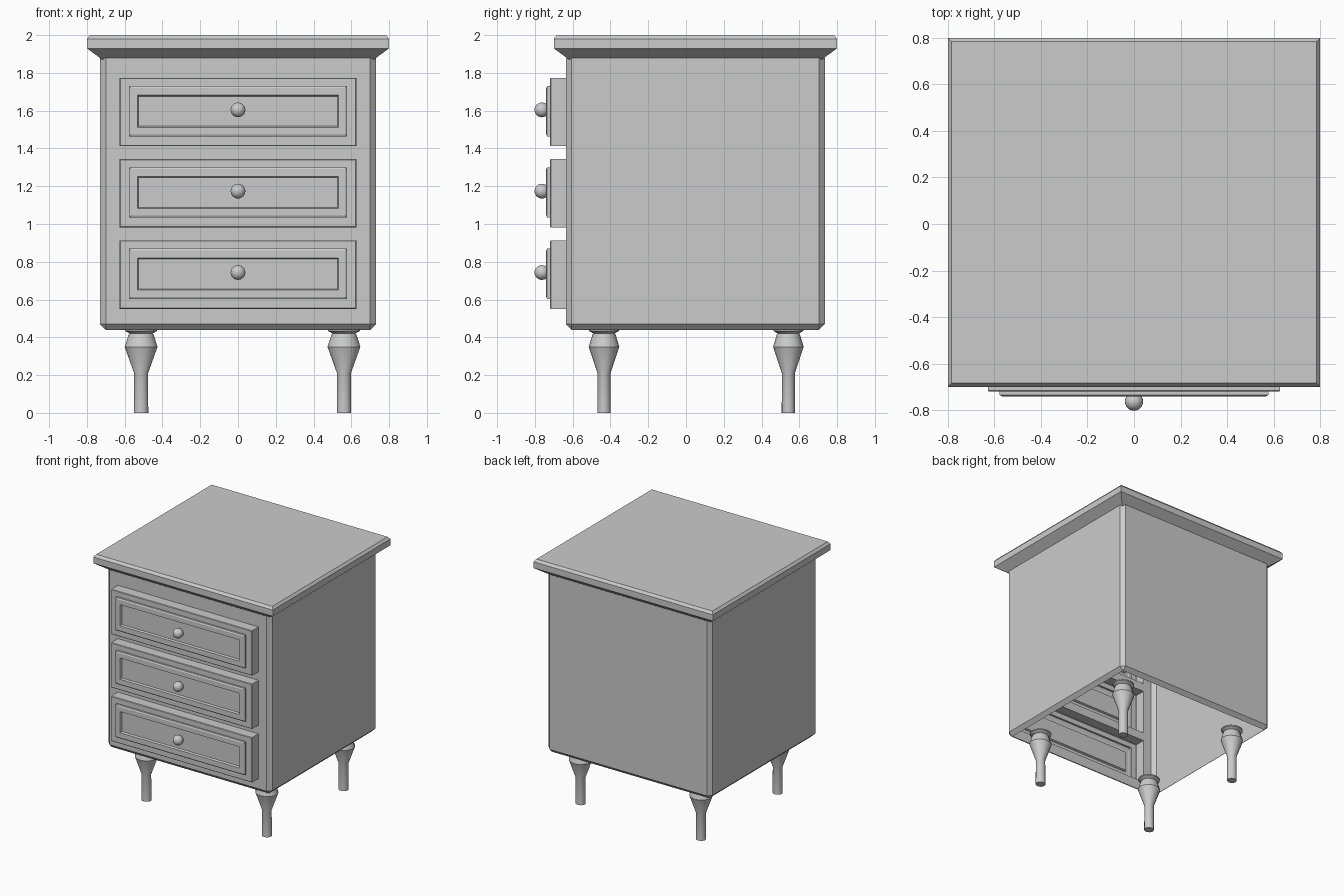
import bpy, bmesh, math

if "Cube" in bpy.data.objects:
    bpy.data.objects.remove(bpy.data.objects["Cube"])

FRONT, BACK = -0.635, 0.735      # cabinet depth range
HALF_W, Z0, Z1 = 0.73, 0.44, 1.88
CH = 0.03                        # cabinet edge chamfer
DRAWER_W, DRAWER_H = 0.627, 0.181
DRAWER_Z = (0.732, 1.163, 1.593)


def finish(bm, name, smooth=False):
    mesh = bpy.data.meshes.new(name)
    bm.to_mesh(mesh)
    bm.free()
    obj = bpy.data.objects.new(name, mesh)
    bpy.context.collection.objects.link(obj)
    if smooth:
        bpy.ops.object.select_all(action='DESELECT')
        obj.select_set(True)
        bpy.context.view_layer.objects.active = obj
        bpy.ops.object.shade_smooth_by_angle(angle=math.radians(30))
    return obj


def loft(name, rings, cap_start=True, cap_end=True, smooth=False):
    """Join a series of closed rings of points into a skin."""
    bm = bmesh.new()
    loops = [[bm.verts.new(p) for p in ring] for ring in rings]
    for a, b in zip(loops, loops[1:]):
        for i in range(len(a)):
            j = (i + 1) % len(a)
            bm.faces.new((a[i], a[j], b[j], b[i]))
    if cap_start:
        bm.faces.new(loops[0][::-1])
    if cap_end:
        bm.faces.new(loops[-1])
    return finish(bm, name, smooth)


CORNERS = ((-1, -1), (1, -1), (1, 1), (-1, 1))

# Cabinet shell: chamfered box, open below, front cut for the drawers
bm = bmesh.new()
bmesh.ops.create_cube(bm, size=1)
for v in bm.verts:
    v.co.x *= 2 * HALF_W
    v.co.y = FRONT if v.co.y < 0 else BACK
    v.co.z = Z0 if v.co.z < 0 else Z1
edges = [e for e in bm.edges if min(v.co.z for v in e.verts) < Z0 + 0.01]
bmesh.ops.bevel(bm, geom=edges, offset=CH, segments=1, affect='EDGES')
bm.normal_update()
gone = [f for f in bm.faces if abs(f.normal.z) > 0.9 or f.normal.y < -0.9]
bmesh.ops.delete(bm, geom=gone, context='FACES')


def front_panel(x0, x1, z0, z1):
    bm.faces.new([bm.verts.new((x, FRONT, z))
                  for x, z in ((x0, z0), (x1, z0), (x1, z1), (x0, z1))])


inner = HALF_W - CH
front_panel(-inner, -DRAWER_W, Z0 + CH, Z1)
front_panel(DRAWER_W, inner, Z0 + CH, Z1)
levels = [Z0 + CH]
for z in DRAWER_Z:
    levels += [z - DRAWER_H, z + DRAWER_H]
levels.append(Z1)
for low, high in zip(levels[::2], levels[1::2]):
    front_panel(-DRAWER_W, DRAWER_W, low, high)
finish(bm, "cabinet_body")

# Top slab with flared underside: (inset, height)
top_profile = [(0.095, 1.86), (0, 1.93), (0, 1.98), (0.016, 2.0)]
loft("table_top", [[(sx * (0.80 - d), 0.05 + sy * (0.75 - d), z)
                    for sx, sy in CORNERS] for d, z in top_profile])

# Drawer fronts with a raised frame: (half width, half height, y)
drawer_profile = [(DRAWER_W, DRAWER_H, FRONT), (DRAWER_W, DRAWER_H, -0.716),
                  (0.623, 0.177, -0.72), (0.577, 0.133, -0.72),
                  (0.577, 0.133, -0.735), (0.567, 0.123, -0.74),
                  (0.533, 0.085, -0.74), (0.527, 0.079, -0.725)]
for n, zc in enumerate(DRAWER_Z):
    loft(f"drawer_front_{n + 1}",
         [[(sx * w, y, zc + (0.004 if i > 2 else 0) + sz * h) for sx, sz in CORNERS]
          for i, (w, h, y) in enumerate(drawer_profile)], cap_start=False)
    # Round knob
    bm = bmesh.new()
    bmesh.ops.create_uvsphere(bm, u_segments=24, v_segments=12, radius=0.039)
    bmesh.ops.translate(bm, verts=bm.verts, vec=(0, -0.763, zc + 0.011))
    finish(bm, f"drawer_knob_{n + 1}", smooth=True)

# Turned legs: (radius, height)
leg_profile = [(0.038, 0), (0.037, 0.21), (0.087, 0.35), (0.066, 0.415),
               (0.060, 0.42), (0.085, 0.434), (0.085, 0.443)]
SIDES = 16
for side, x in (("left", -0.513), ("right", 0.561)):
    for end, y in (("front", -0.434), ("back", 0.542)):
        loft(f"{end}_{side}_leg",
             [[(x + r * math.cos(math.tau * i / SIDES),
                y + 0.93 * r * math.sin(math.tau * i / SIDES), z)
               for i in range(SIDES)] for r, z in leg_profile], smooth=True)
